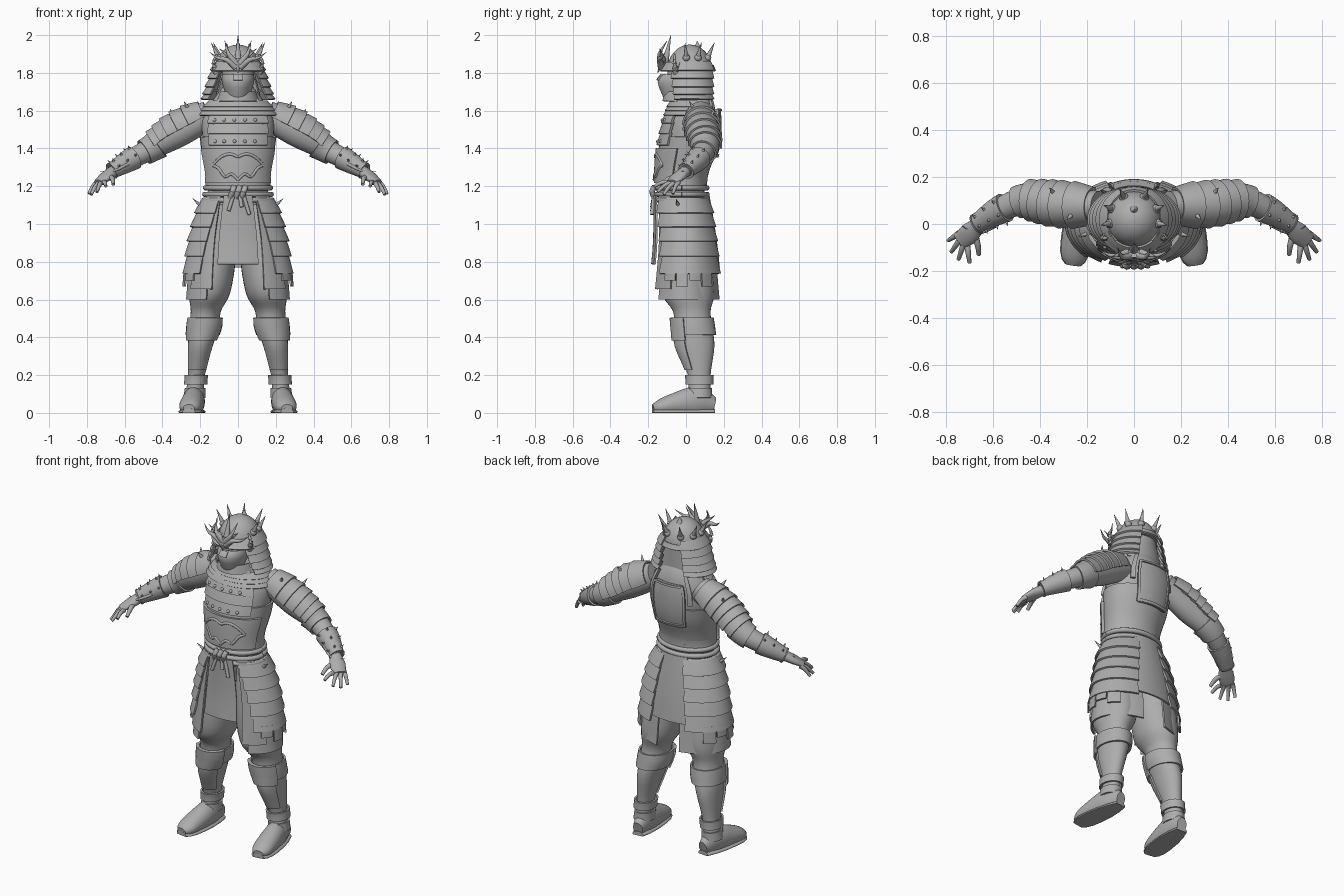
import bpy, bmesh
from math import sin, cos, pi, radians
from mathutils import Vector

default = bpy.data.objects.get("Cube")
if default:
    bpy.data.objects.remove(default, do_unlink=True)

grey = bpy.data.materials.new("plain_grey")
grey.use_nodes = True
grey.diffuse_color = (.42, .42, .42, 1)
grey.node_tree.nodes["Principled BSDF"].inputs["Base Color"].default_value = grey.diffuse_color
parts = []


def mix(start, end, amount):
    return Vector(start).lerp(Vector(end), amount)


def section(profile, place):
    """Smoothly blended cross-section; place counts along the rows of the profile."""
    last = len(profile) - 1
    place = min(max(place, 0), last)
    index = min(int(place), last - 1)
    f = place - index
    before, start, end, after = (profile[min(max(index + k, 0), last)] for k in (-1, 0, 1, 2))
    blended = []
    for p, q, r, s in zip(before, start, end, after):
        blended.append(q + f * (r - p + f * (2 * p - 5 * q + 4 * r - s + f * (3 * (q - r) + s - p))) / 2)
    return blended


def on(profile, place, angle, grow=0, level=True):
    """Point on the surface of a profile, pushed outwards by grow."""
    row = section(profile, place)
    centre, across, deep = Vector(row[:3]), Vector((1, 0, 0)), Vector((0, 1, 0))
    if not level:
        step = .05
        ahead = Vector(section(profile, place + step)[:3])
        along = (ahead - Vector(section(profile, place - step)[:3])).normalized()
        if abs(along.z) < .99:
            across = along.cross((0, 0, 1)).normalized()
        deep = across.cross(along)
    a = radians(angle)
    point = centre + across * (row[3] + grow) * cos(a) + deep * (row[-1] + grow) * sin(a)
    point.z = max(point.z, 0)
    return point


def finish(name, bm, thick=0, mirror=False):
    bmesh.ops.recalc_face_normals(bm, faces=bm.faces)
    mesh = bpy.data.meshes.new(name)
    bm.to_mesh(mesh)
    bm.free()
    mesh.materials.append(grey)
    ob = bpy.data.objects.new(name, mesh)
    bpy.context.collection.objects.link(ob)
    if thick:
        solid = ob.modifiers.new("thickness", "SOLIDIFY")
        solid.thickness, solid.offset = thick, 0
    if mirror:
        ob.modifiers.new("mirror", "MIRROR")
    parts.append(ob)


def shell(name, profile, first=0, final=None, grow=0, flare=0, start=0, sweep=360,
          thick=0, mirror=False, level=True, steps=6, sides=32):
    """Skin part of a profile; a partial sweep makes a plate, flare widens its far end."""
    final = len(profile) - 1 if final is None else final
    closed = sweep == 360
    count = sides if closed else sides + 1
    bm = bmesh.new()
    rings = []
    for i in range(steps + 1):
        f = i / steps
        rings.append([bm.verts.new(on(profile, first + (final - first) * f, start + sweep * k / sides,
                                      grow + flare * f, level)) for k in range(count)])
    for low, high in zip(rings, rings[1:]):
        for k in range(sides):
            j = (k + 1) % count
            bm.faces.new((low[k], low[j], high[j], high[k]))
    if closed and not thick:
        bm.faces.new(rings[0])
        bm.faces.new(rings[-1])
    finish(name, bm, thick, mirror)


def tube(name, path, radius, mirror=True, end=1.0):
    last = len(path) - 1
    rows = [(*p, radius * (1 + (end - 1) * i / last)) for i, p in enumerate(path)]
    shell(name, rows, mirror=mirror, level=False, steps=1 if last == 1 else last * 3, sides=10)


def spike(name, base, tip, radius, mirror=True):
    tube(name, (base, tip), radius, mirror, .05)


def stud(name, place, radius=.01, mirror=True):
    bm = bmesh.new()
    bmesh.ops.create_icosphere(bm, subdivisions=2, radius=radius)
    bmesh.ops.translate(bm, verts=bm.verts, vec=place)
    finish(name, bm, mirror=mirror)


# Body profiles, from the top down or the shoulder outwards
TORSO = [(0, .02, 1.75, .06, .06), (0, .04, 1.66, .13, .1), (0, .03, 1.55, .19, .13),
         (0, .01, 1.4, .18, .14), (0, -.02, 1.25, .155, .12), (0, -.02, 1.1, .17, .12)]
ARM = [(.15, .075, 1.58, .065, .075), (.32, .085, 1.49, .075, .085), (.46, .1, 1.4, .06, .06),
       (.57, .06, 1.34, .05, .05), (.67, 0, 1.28, .03, .03)]
LEG = [(.1, 0, 1.1, .08, .1), (.13, 0, .85, .12, .13), (.15, .01, .64, .11, .14), (.17, .03, .54, .08, .1),
       (.18, .04, .45, .08, .1), (.2, .05, .35, .065, .1), (.22, .07, .2, .045, .06), (.23, .07, .08, .05, .06)]
SKIRT = [(0, -.02, 1.15, .18, .14), (0, 0, .9, .25, .16), (0, 0, .6, .28, .19)]
shell("torso", TORSO, steps=20)
shell("arm", ARM, mirror=True, level=False, steps=16)
shell("leg", LEG, mirror=True, steps=28)

# Cuirass
shell("belly_plate", TORSO, 3, 4.2, .02, start=200, sweep=140, thick=.02)
shell("waist_plate", TORSO, 3.9, 4.4, .01, thick=.01)
shell("side_vest", TORSO, 2.6, 4, .01, thick=.01)
for places in ((4.1, 3.9, 4, 3.7, 3.6), (3.3, 3.2, 3.25, 3.4, 3.6)):
    tube("belly_ridge", [on(TORSO, p, 270 + k * 11, .028) for k, p in enumerate(places)], .008)
for i in range(3):
    top = 1.7 + i * .38
    shell("chest_lame", TORSO, top, top + .43, .012, .01, 222, 96, .015)
    if i != 1:
        for angle in range(235, 310, 15):
            stud("chest_lace", on(TORSO, top + .3, angle, .025), mirror=False)
    top = 1.1 + i * .2
    shell("collar_lame", TORSO, top, top + .3, .015, .01, 170, 200, .01)
shell("back_plate", TORSO, 1.5, 3.3, .018, start=62, sweep=56, thick=.02)
shell("back_lower_plate", TORSO, 3.4, 4.4, .01, start=68, sweep=44, thick=.01)
for top in (1.5, 3.2):
    shell("back_plate_border", TORSO, top, top + .1, .028, start=60, sweep=60, thick=.015)
for angle in (60, 116):
    shell("back_plate_edge", TORSO, 1.5, 3.3, .028, start=angle, sweep=4, thick=.015)
for angle in (-52, 48):
    shell("shoulder_strap", TORSO, 1, 2.4, .015, start=angle, sweep=8, thick=.015, mirror=True)

# Head and mask
shell("head", [(0, .01, 1.86, .09, .1), (0, -.01, 1.75, .08, .09), (0, -.02, 1.67, .05, .05)])
MASK = [(0, -.02, 1.79, .08, .1), (0, -.035, 1.75, .08, .11), (0, -.05, 1.67, .055, .065)]
shell("face_mask", MASK, start=170, sweep=200, thick=.01)
shell("mask_nose_ridge", MASK, 0, .8, .01, start=255, sweep=30, thick=.01)
shell("chin_guard", [(0, -.01, 1.7, .09, .1), (0, 0, 1.65, .11, .12)], start=190, sweep=160, thick=.01)

# Helmet with a layered neck guard on each side and a smooth nape
DOME = [(0, .02, 1.81 + .14 * sin(a), .12 * cos(a)) for a in (k * pi / 12 for k in range(7))]
GUARD = [(0, .02, 1.86, .11, .12), (0, .02, 1.66, .175, .12)]
shell("helmet_dome", DOME, steps=12)
shell("helmet_rim", DOME, .8, 0, .005, .01, thick=.01)
shell("helmet_visor", DOME, 1.2, 0, .005, .03, 205, 130, .01)
shell("helmet_nape", GUARD, 0, 1, -.02, start=40, sweep=100, thick=.01)
spike("dome_diamond", (0, .06, 1.93), (0, .06, 1.97), .02, False)
for i in range(5):
    shell("neck_guard_lame", GUARD, i * .18, i * .18 + .28, 0, .02, 3 * i - 48, 112 - 3 * i, .01, True, steps=2)

# Crest of horns and the helmet spikes
tube("crest_horn", ((.01, -.13, 1.83), (.06, -.14, 1.87), (.11, -.13, 1.88), (.15, -.11, 1.91)), .02, end=.05)
tube("brow_horn", ((.01, -.13, 1.85), (.05, -.14, 1.9), (.07, -.1, 1.97)), .02, end=.05)
tube("side_wing", ((.11, -.05, 1.8), (.13, -.06, 1.85), (.11, -.06, 1.9)), .02, end=.2)
spike("centre_horn", (0, -.11, 1.86), (0, -.08, 2), .02, False)
spike("crest_fang", (.03, -.12, 1.87), (.1, -.14, 1.93), .015)
spike("crest_beak", (0, -.12, 1.87), (0, -.15, 1.8), .025, False)
for angle in (-10, 25, 65):
    base = on(DOME, 2, angle)
    tip = on(DOME, 2, angle, .04) + Vector((0, 0, .08))
    spike("helmet_spike", base, tip, .015)
    stud("spike_foot", base, .02)

# Shoulder plates
for i in range(5):
    top = .2 + i * .3
    shell("shoulder_lame", ARM, top, top + .45, .008, .016, 0, 190, .01, True, False, steps=2)
shell("sleeve_cuff", ARM, 1.7, 2.3, .008, thick=.01, mirror=True, level=False)
for place, angle in ((.5, 60), (.9, 120)):
    spike("shoulder_spike", on(ARM, place, angle, 0, False), on(ARM, place, angle, .06, False), .015)

# Bracers
shell("bracer", ARM, 2.8, 3.95, .006, thick=.01, mirror=True, level=False)
shell("wrist_band", ARM, 3.9, 4, .01, thick=.01, mirror=True, level=False)
for place in (2.9, 3.3, 3.7):
    for angle in (20, 75, 130):
        spike("bracer_stud", on(ARM, place, angle, 0, False), on(ARM, place, angle, .03, False), .01)
tube("bracer_blade", ((.58, 0, 1.32), (.66, -.04, 1.28), (.73, -.01, 1.28)), .01, end=.1)

# Hands
shell("palm", [(.66, 0, 1.28, .03, .03), (.7, -.04, 1.25, .045, .025), (.74, -.075, 1.22, .035, .015)],
      mirror=True, level=False)
for f in (0, .33, .67, 1):
    root = mix((.745, -.04, 1.22), (.71, -.09, 1.22), f)
    tip = mix((.79, -.07, 1.16), (.7, -.165, 1.2), f) + Vector((.02, -.02, -.02)) * sin(f * pi)
    tube("finger", (root, mix(root, tip, .5) + Vector((0, 0, .01)), tip), .014, end=.6)
tube("thumb", ((.68, -.04, 1.25), (.665, -.09, 1.24), (.66, -.13, 1.21)), .016, end=.6)

# Rope belt with knot and hanging cords
for place in (4.35, 4.55, 4.75):
    tube("belt_rope", [on(TORSO, place, k * 9, .014) for k in range(41)], .014, False)
for x in (-.03, 0, .03):
    tube("belt_knot", ((x - .01, -.165, 1.14), (x, -.18, 1.17), (x + .01, -.165, 1.2)), .015, False)
for x, z in ((-.05, 1.07), (.02, 1.09), (.06, 1.05)):
    tube("belt_cord", ((x / 2, -.17, 1.15), (x, -.18, z)), .01, False)

# Armoured skirt
shell("front_apron", SKIRT, 0, 1.35, .01, start=247, sweep=46, thick=.01)
shell("front_side_panel", SKIRT, 0, 1.75, 0, start=-60, sweep=34, thick=.01, mirror=True)
shell("back_apron", SKIRT, 0, 1.4, 0, start=62, sweep=56, thick=.01)
shell("skirt_hem", SKIRT, 1.3, 2, -.01, start=-52, sweep=126, thick=.01, mirror=True)
for i in range(5):
    top = .1 + i * .26
    shell("hip_lame", SKIRT, top, top + .35, 0, .02, 3 * i - 58, 128 - 4 * i, .01, True, steps=2)
for i in range(4):
    shell("hip_trim_plate", SKIRT, 1.4, 1.6 + i % 2 * .1, .015, 0, 20 * i - 35, 18, .01, True)
spike("hip_spike", on(SKIRT, .3, -10), on(SKIRT, .1, -10, .06), .012)

# Leg armour
shell("knee_guard", LEG, 3.4, 4.4, .01, thick=.01, mirror=True)
shell("knee_cap", LEG, 3.4, 4.7, .02, -.005, 205, 130, .01, True)
shell("shin_plate", LEG, 4.6, 5.8, .004, start=210, sweep=120, thick=.01, mirror=True)
shell("ankle_band", LEG, 6, 6.35, .012, thick=.01, mirror=True)

# Shoes
SHOE = [(.22, .15, .04, .03, .04), (.23, .06, .06, .055, .08), (.245, -.06, .045, .062, .06),
        (.255, -.14, .03, .055, .04), (.26, -.175, .025, .03, .02)]
shell("shoe", SHOE, mirror=True, level=False, steps=12)
shell("shoe_sole", [(x, y, .005, w, .015) for x, y, z, w, d in SHOE], grow=.004, mirror=True, level=False)
shell("shoe_cuff", LEG, 6.5, 7, .004, thick=.01, mirror=True)

# Apply modifiers and smooth the rounded surfaces
bpy.ops.object.select_all(action="DESELECT")
for ob in parts:
    ob.select_set(True)
bpy.context.view_layer.objects.active = parts[0]
bpy.ops.object.convert(target="MESH")
bpy.ops.object.shade_smooth_by_angle(angle=radians(38))
